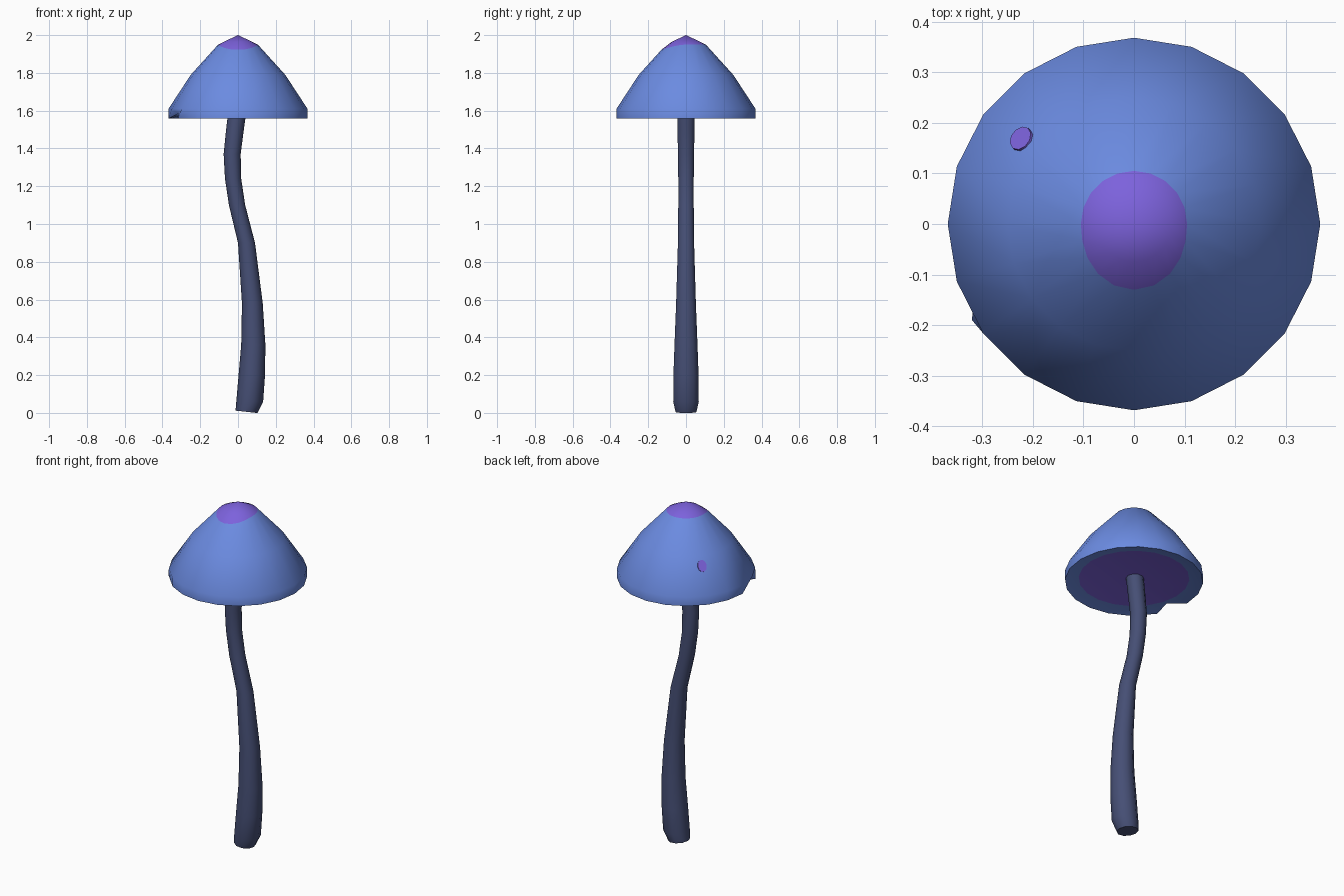
import bpy, bmesh, math
from mathutils import Vector

if "Cube" in bpy.data.objects:
    bpy.data.objects.remove(bpy.data.objects["Cube"])


def material(name, rgb):
    m = bpy.data.materials.new(name)
    m.diffuse_color = (*rgb, 1)
    m.use_nodes = True
    m.node_tree.nodes["Principled BSDF"].inputs["Base Color"].default_value = m.diffuse_color
    return m


BLUE = material("cap blue", (0.147, 0.258, 0.752))
PURPLE = material("cap purple", (0.202, 0.122, 0.716))
SLATE = material("stem slate", (0.061, 0.078, 0.178))


def loft(name, rings, mats, band_mats=None, angle=50):
    """Skin a list of point rings; single-point rings become fan tips."""
    bm = bmesh.new()
    vs = [[bm.verts.new(p) for p in ring] for ring in rings]
    n = max(len(r) for r in rings)
    for b, (lo, hi) in enumerate(zip(vs, vs[1:])):
        for i in range(n):
            j = (i + 1) % n
            if len(hi) == 1:
                f = bm.faces.new((lo[i], lo[j], hi[0]))
            elif len(lo) == 1:
                f = bm.faces.new((lo[0], hi[j], hi[i]))
            else:
                f = bm.faces.new((lo[i], lo[j], hi[j], hi[i]))
            f.material_index = band_mats[b] if band_mats else 0
    for ends in (vs[0], vs[-1]):
        if len(ends) > 2:
            bm.faces.new(ends)
    bmesh.ops.recalc_face_normals(bm, faces=bm.faces)
    me = bpy.data.meshes.new(name)
    bm.to_mesh(me)
    bm.free()
    ob = bpy.data.objects.new(name, me)
    bpy.context.collection.objects.link(ob)
    for m in mats:
        me.materials.append(m)
    bpy.ops.object.select_all(action='DESELECT')
    ob.select_set(True)
    bpy.context.view_layer.objects.active = ob
    bpy.ops.object.shade_smooth_by_angle(angle=math.radians(angle))
    return ob


def circle(r, z, n, x=0.0, y=0.0):
    return [Vector((x + r * math.cos(2 * math.pi * i / n),
                    y + r * math.sin(2 * math.pi * i / n), z)) for i in range(n)]


# Stem: bent tapering tube (centre x, z, radius)
path = [(0.045, 0.005, 0.058), (0.062, 0.06, 0.071), (0.073, 0.2, 0.07),
        (0.081, 0.36, 0.064), (0.076, 0.58, 0.055), (0.045, 0.9, 0.045),
        (-0.005, 1.1, 0.043), (-0.026, 1.24, 0.043), (-0.031, 1.37, 0.045),
        (-0.016, 1.5, 0.047), (-0.003, 1.6, 0.048)]
rings = [circle(r, z, 10, x) for x, z, r in path]
rings[0] = [Vector((p.x, p.y, 0.012 - 0.24 * (p.x + 0.013) * 0.45)) for p in rings[0]]
for p in rings[0]:
    p.z = max(p.z, 0.0)
loft("stem", rings, [SLATE])

# Cap: underside, rim band, sloping sides and purple tip
N = 20


def tip_ring():
    pts = []
    for i in range(N):
        a = 2 * math.pi * i / N
        r = 0.105 + 0.025 * max(0, -math.sin(a)) ** 2
        pts.append(Vector((r * math.cos(a), r * math.sin(a), 1.95 - 1.1 * (r - 0.105))))
    return pts


cap = [[Vector((0, 0, 1.578))], circle(0.295, 1.575, N), circle(0.368, 1.558, N),
       circle(0.368, 1.61, N), circle(0.25, 1.79, N), tip_ring(),
       circle(0.075, 1.965, N), [Vector((0, 0, 2.0))]]
# small nick in the rim at the front left
cap[2][11] = Vector((-0.315, -0.105, 1.585))
cap[2][12] = Vector((-0.32, -0.19, 1.56))
loft("cap", cap, [BLUE, PURPLE], [1, 0, 0, 0, 0, 1, 1])

# Purple spot: thin plate lying on the cap slope at the back left
a = math.atan2(0.17, -0.225)
out = Vector((math.cos(a), math.sin(a), 0))
side = Vector((-math.sin(a), math.cos(a), 0))
down = (out * 0.117 + Vector((0, 0, -0.18))).normalized()
normal = (out * 0.18 + Vector((0, 0, 0.117))).normalized()
centre = out * 0.279 + Vector((0, 0, 1.746))


def spot_ring(lift):
    return [centre + normal * lift + side * 0.025 * math.cos(t) + down * 0.033 * math.sin(t)
            for t in (2 * math.pi * i / 10 for i in range(10))]


loft("cap_spot", [spot_ring(-0.005), spot_ring(0.003)], [PURPLE])
